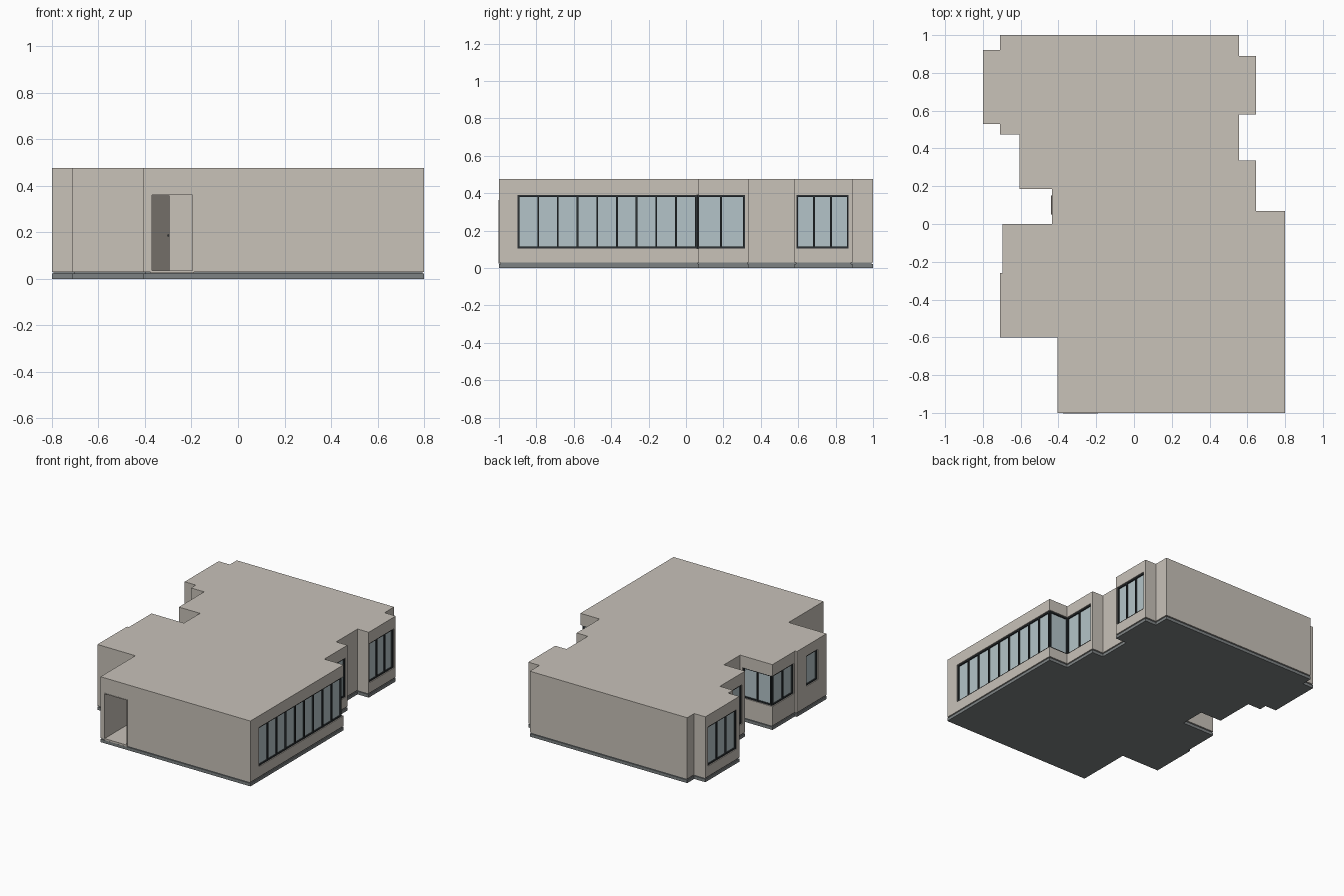
import bpy, bmesh
from mathutils import Vector

if "Cube" in bpy.data.objects:
    bpy.data.objects.remove(bpy.data.objects["Cube"])


def material(name, rgb):
    m = bpy.data.materials.new(name)
    m.diffuse_color = (*rgb, 1)
    m.use_nodes = True
    m.node_tree.nodes["Principled BSDF"].inputs["Base Color"].default_value = m.diffuse_color
    return m


WALL = material("warm render", (0.578, 0.539, 0.485))
GLASS = material("pale glass", (0.456, 0.552, 0.578))
FRAME = material("dark frame", (0.026, 0.032, 0.036))
SLAB = material("grey concrete", (0.205, 0.223, 0.227))
DOOR = material("brown grey door", (0.175, 0.156, 0.138))

# Stepped building outline, counter-clockwise
OUTLINE = [(-.405, -1), (.80, -1), (.80, .07), (.645, .07), (.645, .335),
           (.555, .335), (.555, .58), (.645, .58), (.645, .89), (.555, .89),
           (.555, 1), (-.71, 1), (-.71, .92), (-.80, .92), (-.80, .53),
           (-.71, .53), (-.71, .475), (-.605, .475), (-.605, .185),
           (-.435, .185), (-.435, 0), (-.695, 0), (-.695, -.26),
           (-.71, -.26), (-.71, -.6), (-.405, -.6)]


def make(name, bm, mat):
    bmesh.ops.recalc_face_normals(bm, faces=bm.faces[:])
    me = bpy.data.meshes.new(name)
    bm.to_mesh(me)
    bm.free()
    ob = bpy.data.objects.new(name, me)
    bpy.context.collection.objects.link(ob)
    me.materials.append(mat)
    return ob


def add_box(bm, lo, hi):
    vs = bmesh.ops.create_cube(bm, size=1)["verts"]
    for v in vs:
        v.co = Vector([lo[i] if v.co[i] < 0 else hi[i] for i in range(3)])


def box(name, lo, hi, mat):
    bm = bmesh.new()
    add_box(bm, lo, hi)
    return make(name, bm, mat)


def inset_outline(pts, d):
    out = []
    for i, p in enumerate(pts):
        p = Vector(p)
        a = (p - Vector(pts[i - 1])).normalized()
        b = (Vector(pts[(i + 1) % len(pts)]) - p).normalized()
        out.append(p + d * Vector((-a.y - b.y, a.x + b.x)))
    return out


def prism(name, pts, z0, z1, mat):
    bm = bmesh.new()
    f = bm.faces.new([bm.verts.new((p[0], p[1], z0)) for p in pts])
    top = bmesh.ops.extrude_face_region(bm, geom=[f])["geom"]
    for v in top:
        if isinstance(v, bmesh.types.BMVert):
            v.co.z = z1
    return make(name, bm, mat)


# Ground slab, recessed plinth and wall mass
prism("ground_slab", OUTLINE, 0, .022, SLAB)
prism("plinth", inset_outline(OUTLINE, .007), .022, .031, SLAB)
walls = prism("walls", OUTLINE, .03, .475, WALL)


def cut(lo, hi):
    cutter = box("cutter", lo, hi, WALL)
    cutter.hide_render = True
    mod = walls.modifiers.new("opening", "BOOLEAN")
    mod.operation, mod.solver, mod.object = "DIFFERENCE", "EXACT", cutter
    bpy.context.view_layer.objects.active = walls
    bpy.ops.object.modifier_apply(modifier=mod.name)
    bpy.data.objects.remove(cutter)


REC = .02  # window recess depth
BAR = .0045  # half width of a frame bar


def window(name, axis, face, sign, a, b, z0, z1, panes, grow=(0, 0), trim=(0, 0)):
    """Recessed glazing; grow/trim extend the opening and shorten the glass at corners."""
    def span(u0, u1, d0, d1, za, zb):
        d = sorted((face + sign * d0, face + sign * d1))
        if axis == "x":
            return (d[0], u0, za), (d[1], u1, zb)
        return (u0, d[0], za), (u1, d[1], zb)

    cut(*span(a - grow[0], b + grow[1], -REC, .03, z0, z1))
    a, b = a + trim[0], b - trim[1]
    box(name + "_glass", *span(a, b, -REC - .001, -REC + .004, z0, z1), GLASS)
    bm = bmesh.new()
    for i in range(panes + 1):
        u = a + BAR + (b - a - 2 * BAR) * i / panes
        add_box(bm, *span(u - BAR, u + BAR, -REC, -REC + .014, z0, z1))
    for z in (z0 + BAR, z1 - BAR):
        add_box(bm, *span(a, b, -REC, -REC + .013, z - BAR, z + BAR))
    make(name + "_frame", bm, FRAME)


# Right side: long strip turning the corner, then two bays
window("long_window", "x", .80, 1, -.90, .07, .105, .39, 9, (0, .02), (0, REC - .006))
window("corner_return_window", "y", .07, 1, .645, .80, .105, .39, 1, (.015, .02), (-.01, REC - .006))
window("right_middle_window", "x", .645, 1, .07, .315, .105, .39, 2, (.01, 0), (-.01, 0))
window("right_rear_window", "x", .645, 1, .59, .87, .105, .39, 3)

# Left side: rear bay, side window, corner window, small window
window("left_bay_window", "x", -.80, -1, .56, .89, .105, .39, 3)
window("left_middle_window", "x", -.605, -1, .22, .44, .105, .39, 2)
window("left_corner_window", "x", -.695, -1, -.245, 0, .17, .39, 2, (0, .02), (0, REC - .006))
window("courtyard_window", "y", 0, 1, -.695, -.455, .17, .39, 2, (.02, 0), (REC - .006, 0))
window("small_window", "x", -.71, -1, -.50, -.37, .18, .40, 1)

# Side door in the courtyard notch
box("side_door", (-.439, .05, .035), (-.43, .15, .36), DOOR)

# Entrance porch with door, handle, floor and surround
X0, X1, TOP, BACK = -.37, -.195, .36, -.62
cut((X0, -1.05, .036), (X1, BACK, TOP))
box("entrance_door", (X0 + .001, BACK - .008, .036), (-.295, BACK + .005, TOP - .003), DOOR)
box("door_handle", (-.303, BACK - .016, .182), (-.294, BACK - .006, .19), FRAME)
bm = bmesh.new()
add_box(bm, (X0 - .005, -1.003, .03), (X0, -.99, TOP + .005))
add_box(bm, (X1, -1.003, .03), (X1 + .005, -.99, TOP + .005))
add_box(bm, (X0 - .005, -1.003, TOP), (X1 + .005, -.99, TOP + .005))
add_box(bm, (X0 - .005, -1.003, .024), (X1 + .005, -.99, .036))
make("entrance_surround", bm, WALL)
